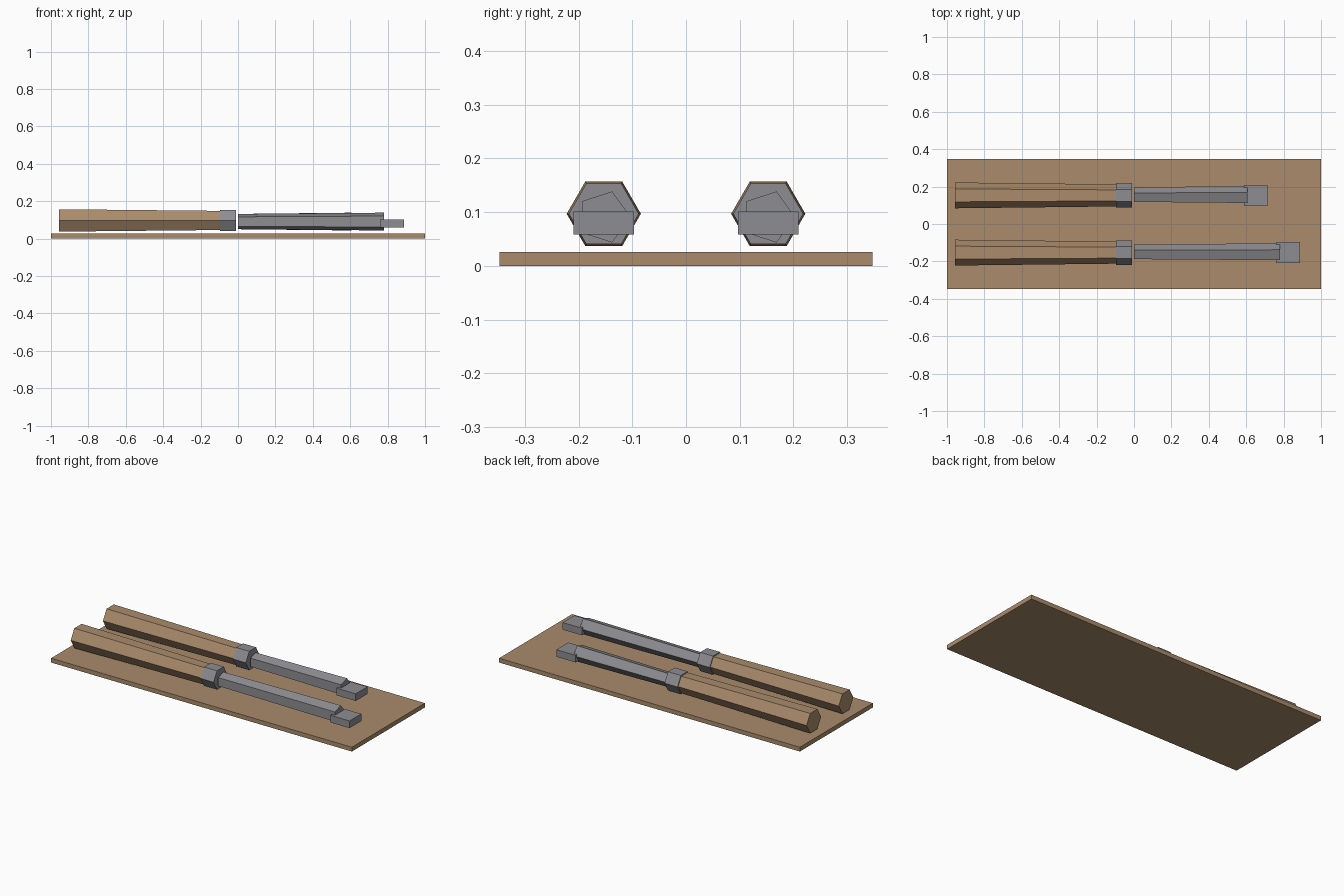
import bpy
import bmesh
from math import cos, sin, tau
from mathutils import Vector

cube = bpy.data.objects.get("Cube")
if cube:
    bpy.data.objects.remove(cube, do_unlink=True)


def make_material(name, color):
    mat = bpy.data.materials.new(name)
    mat.use_nodes = True
    mat.diffuse_color = color
    mat.node_tree.nodes["Principled BSDF"].inputs["Base Color"].default_value = color
    return mat


wood = make_material("warm wood", (0.40, 0.26, 0.15, 1))
steel = make_material("grey steel", (0.27, 0.27, 0.29, 1))


def finish(bm, name, mat):
    bmesh.ops.recalc_face_normals(bm, faces=bm.faces)
    mesh = bpy.data.meshes.new(name)
    bm.to_mesh(mesh)
    bm.free()
    mesh.materials.append(mat)
    obj = bpy.data.objects.new(name, mesh)
    bpy.context.collection.objects.link(obj)


def box(name, low, high, mat):
    low, high = Vector(low), Vector(high)
    bm = bmesh.new()
    bmesh.ops.create_cube(bm, size=1)
    for v in bm.verts:
        v.co = (low + high) / 2 + v.co * (high - low)
    finish(bm, name, mat)


def rod(name, sides, y, z, x0, r0, x1, r1, mat):
    """Tapered prism along x, with a corner pointing to +y."""
    bm = bmesh.new()
    angles = [tau * i / sides for i in range(sides)]
    rings = [[bm.verts.new((x, y + r * cos(a), z + r * sin(a))) for a in angles]
             for x, r in ((x0, r0), (x1, r1))]
    for ring in rings:
        bm.faces.new(ring)
    for i in range(sides):
        j = (i + 1) % sides
        bm.faces.new((rings[0][i], rings[0][j], rings[1][j], rings[1][i]))
    finish(bm, name, mat)


# Flat wooden board
box("board", (-1, -0.347, 0), (1, 0.347, 0.026), wood)

# Two chisels: the rear one has a shorter blade
for side, y, blade_end in (("front", -0.153, 0.78), ("rear", 0.153, 0.607)):
    rod(side + "_handle", 6, y, 0.097, -0.957, 0.069, -0.092, 0.059, wood)
    rod(side + "_ferrule", 6, y, 0.097, -0.096, 0.065, -0.01, 0.065, steel)
    rod(side + "_blade", 5, y, 0.091, 0, 0.043, blade_end, 0.05, steel)
    box(side + "_tip", (blade_end - 0.02, y - 0.056, 0.058),
        (blade_end + 0.108, y + 0.056, 0.101), steel)
